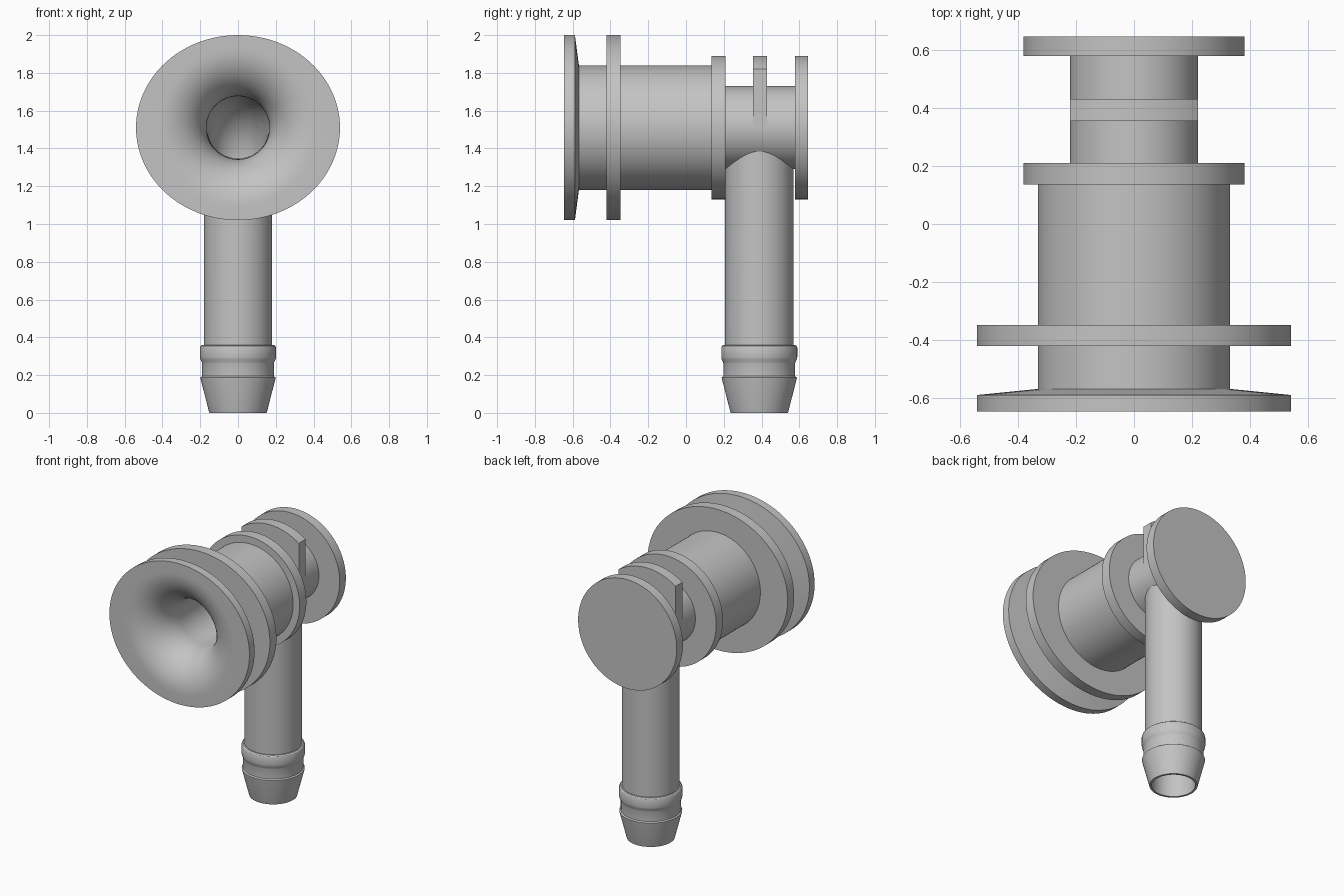
import bpy, bmesh
from math import sin, cos, pi, acos, radians
from mathutils import Vector

if "Cube" in bpy.data.objects:
    bpy.data.objects.remove(bpy.data.objects["Cube"], do_unlink=True)

X, Y, Z = Vector((1, 0, 0)), Vector((0, 1, 0)), Vector((0, 0, 1))
SIDES = 96
AXIS_Z = 1.51     # height of the horizontal barrel axis
STEM_Y = 0.388    # position of the vertical stem axis

grey = bpy.data.materials.new("light grey plastic")
grey.use_nodes = True
grey.diffuse_color = (0.55, 0.55, 0.55, 1)
grey.node_tree.nodes["Principled BSDF"].inputs["Base Color"].default_value = grey.diffuse_color


def ring(center, u, v, ru, rv):
    return [center + u * ru * cos(a) + v * rv * sin(a)
            for a in (2 * pi * i / SIDES for i in range(SIDES))]


def loft(name, rings):
    """Skin a row of matching rings and cap both ends."""
    bm = bmesh.new()
    rows = [[bm.verts.new(p) for p in r] for r in rings]
    n = len(rows[0])
    for a, b in zip(rows, rows[1:]):
        for i in range(n):
            bm.faces.new((a[i], a[(i + 1) % n], b[(i + 1) % n], b[i]))
    bm.faces.new(rows[0])
    bm.faces.new(rows[-1])
    bmesh.ops.recalc_face_normals(bm, faces=bm.faces[:])
    mesh = bpy.data.meshes.new(name)
    bm.to_mesh(mesh)
    bm.free()
    mesh.materials.append(grey)
    obj = bpy.data.objects.new(name, mesh)
    bpy.context.collection.objects.link(obj)
    return obj


def barrel_ring(y, rx, rz):
    return ring(Vector((0, y, AXIS_Z)), X, Z, rx, rz)


def stem_ring(z, r):
    return ring(Vector((0, STEM_Y, z)), X, Y, r, r)


# Barrel: oval flanges, wide tube, collar, narrow neck and end disc
OVAL, TUBE, DISC, NECK = (0.54, 0.49), (0.33, 0.33), (0.38, 0.38), (0.22, 0.22)
steps = [(-0.645, OVAL), (-0.588, OVAL), (-0.567, TUBE),
         (-0.42, TUBE), (-0.42, OVAL), (-0.348, OVAL), (-0.348, TUBE),
         (0.136, TUBE), (0.136, DISC), (0.21, DISC), (0.21, NECK),
         (0.577, NECK), (0.577, DISC), (0.645, DISC)]
barrel = loft("flanged_barrel", [barrel_ring(y, *r) for y, r in steps])

# Stem with a rounded bead and a tapered barb
profile = [(0, 0.152), (0.18, 0.198), (0.188, 0.199), (0.194, 0.19),
           (0.262, 0.19), (0.272, 0.193), (0.284, 0.199), (0.295, 0.201),
           (0.345, 0.201), (0.355, 0.197), (0.36, 0.19), (0.36, 0.181),
           (AXIS_Z, 0.181)]
stem = loft("barbed_stem", [stem_ring(z, r) for z, r in profile])

# Upright rib on the neck, with a rounded top and straight sides
start = acos(NECK[0] / DISC[0])
outline = [(-NECK[0], 0), (NECK[0], 0)]
for i in range(25):
    a = start + (pi - 2 * start) * i / 24
    outline.append((DISC[0] * cos(a), DISC[0] * sin(a)))
rib = loft("neck_rib", [[Vector((x, y, AXIS_Z + z)) for x, z in outline]
                        for y in (0.355, 0.43)])

# Bore: flared mouth, straight run, elbow and downward outlet
BORE, OUTLET, FLARE, BEND = 0.167, 0.138, 0.25, 0.2
mouth = BORE + FLARE
bore = [barrel_ring(-0.7, mouth, mouth)]
for i in range(17):
    a = pi / 2 * i / 16
    r = mouth - FLARE * sin(a)
    bore.append(barrel_ring(-0.645 + FLARE * (1 - cos(a)), r, r))
for i in range(17):
    a = pi / 2 * i / 16
    out = Y * sin(a) + Z * cos(a)
    r = BORE + (OUTLET - BORE) * i / 16
    pivot = Vector((0, STEM_Y - BEND, AXIS_Z - BEND))
    bore.append(ring(pivot + out * BEND, X, out, r, r))
bore.append(ring(Vector((0, STEM_Y, -0.05)), X, Y, OUTLET, OUTLET))
cutter = loft("bore_cutter", bore)
cutter.hide_render = True

# Hollow the parts and shade them
for part in (barrel, stem, rib):
    bpy.ops.object.select_all(action='DESELECT')
    part.select_set(True)
    bpy.context.view_layer.objects.active = part
    cut = part.modifiers.new("bore", 'BOOLEAN')
    cut.operation = 'DIFFERENCE'
    cut.solver = 'EXACT'
    cut.object = cutter
    bpy.ops.object.modifier_apply(modifier=cut.name)
    bpy.ops.object.shade_smooth_by_angle(angle=radians(30))
bpy.data.objects.remove(cutter, do_unlink=True)
